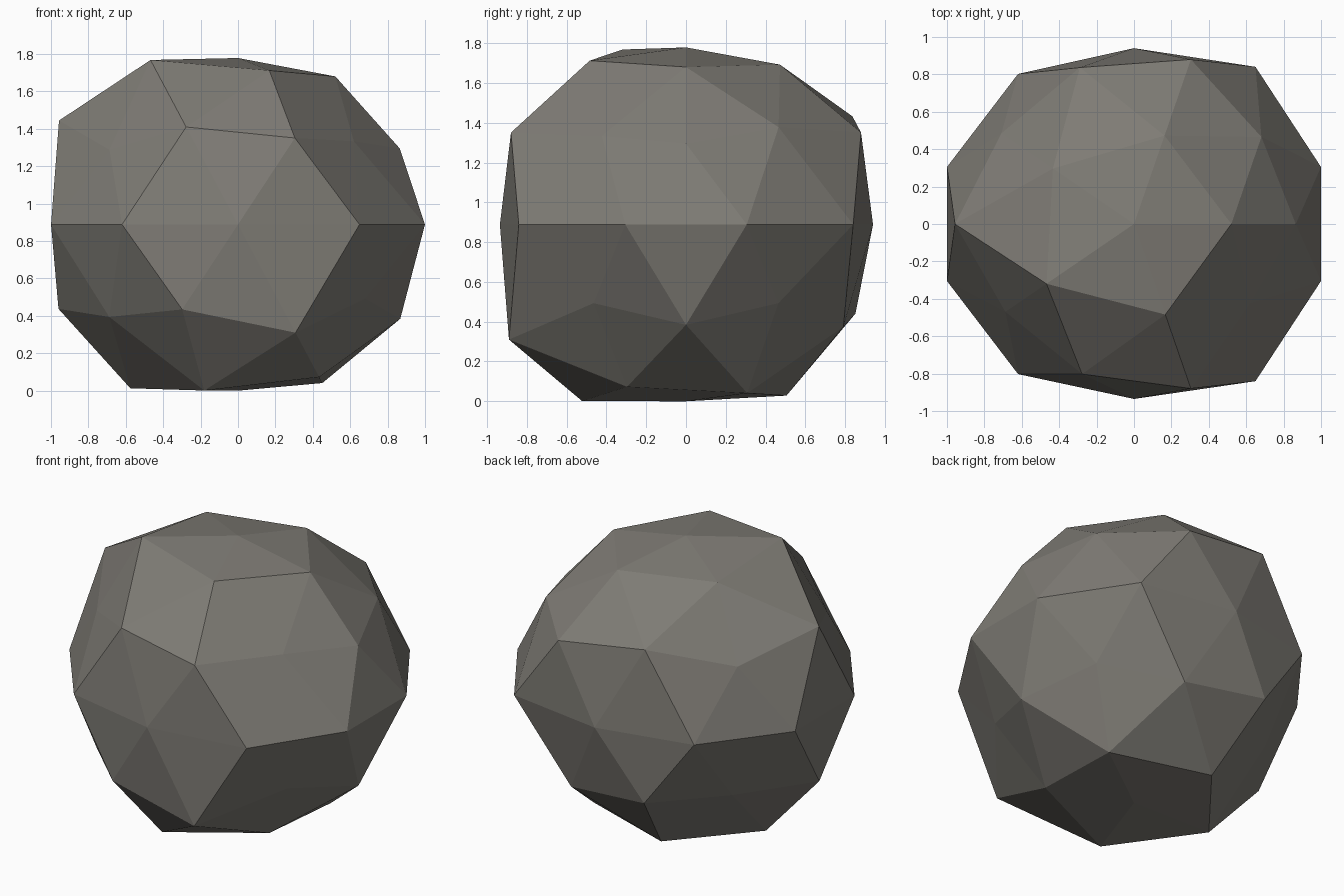
import bpy
import bmesh
import math

cube = bpy.data.objects.get("Cube")
if cube:
    bpy.data.objects.remove(cube, do_unlink=True)

# Stone colour
stone = bpy.data.materials.new("grey_stone")
stone.use_nodes = True
colour = (0.21, 0.20, 0.178, 1)
stone.diffuse_color = colour
bsdf = stone.node_tree.nodes["Principled BSDF"]
bsdf.inputs["Base Color"].default_value = colour
bsdf.inputs["Roughness"].default_value = 0.9

# Distance from the core for each ring of points, counter-clockwise from +x
RINGS = {
    1.0: [0.947],
    0.85: [0.99, 1.005, 1.02, 1.10, 1.03],
    0.53: [0.99, 1.10, 1.125, 1.055, 0.90],
    0.45: [0.967, 1.10, 0.98, 0.95, 1.10],
    0.0: [1.051, 1.105, 1.0, 1.055, 1.051, 1.051, 1.055, 0.995, 1.105, 1.051],
    -0.45: [0.94, 1.065, 1.073, 1.08, 0.94],
    -0.53: [1.02, 1.04, 0.93, 1.0, 1.17],
    -0.85: [1.06, 1.075, 1.095, 1.11, 1.02],
    -1.0: [0.945],
}
SQUASH = 0.94


def turn(vert):
    return round(math.degrees(math.atan2(vert.co.y, vert.co.x))) % 360


# Boulder: a faceted ball pushed in and out, then slightly squashed
bm = bmesh.new()
bmesh.ops.create_icosphere(bm, subdivisions=2, radius=1)
rings = {}
for vert in bm.verts:
    level = min(RINGS, key=lambda z: abs(z - vert.co.z))
    rings.setdefault(level, []).append(vert)
for level, verts in rings.items():
    for vert, reach in zip(sorted(verts, key=turn), RINGS[level]):
        vert.co *= reach
        vert.co.y *= SQUASH
        vert.co.z *= SQUASH

# Rest it on the ground
lowest = min(vert.co.z for vert in bm.verts)
bmesh.ops.translate(bm, verts=bm.verts, vec=(0, 0, -lowest))
mesh = bpy.data.meshes.new("boulder")
bm.to_mesh(mesh)
bm.free()
mesh.materials.append(stone)
bpy.context.collection.objects.link(bpy.data.objects.new("boulder", mesh))
